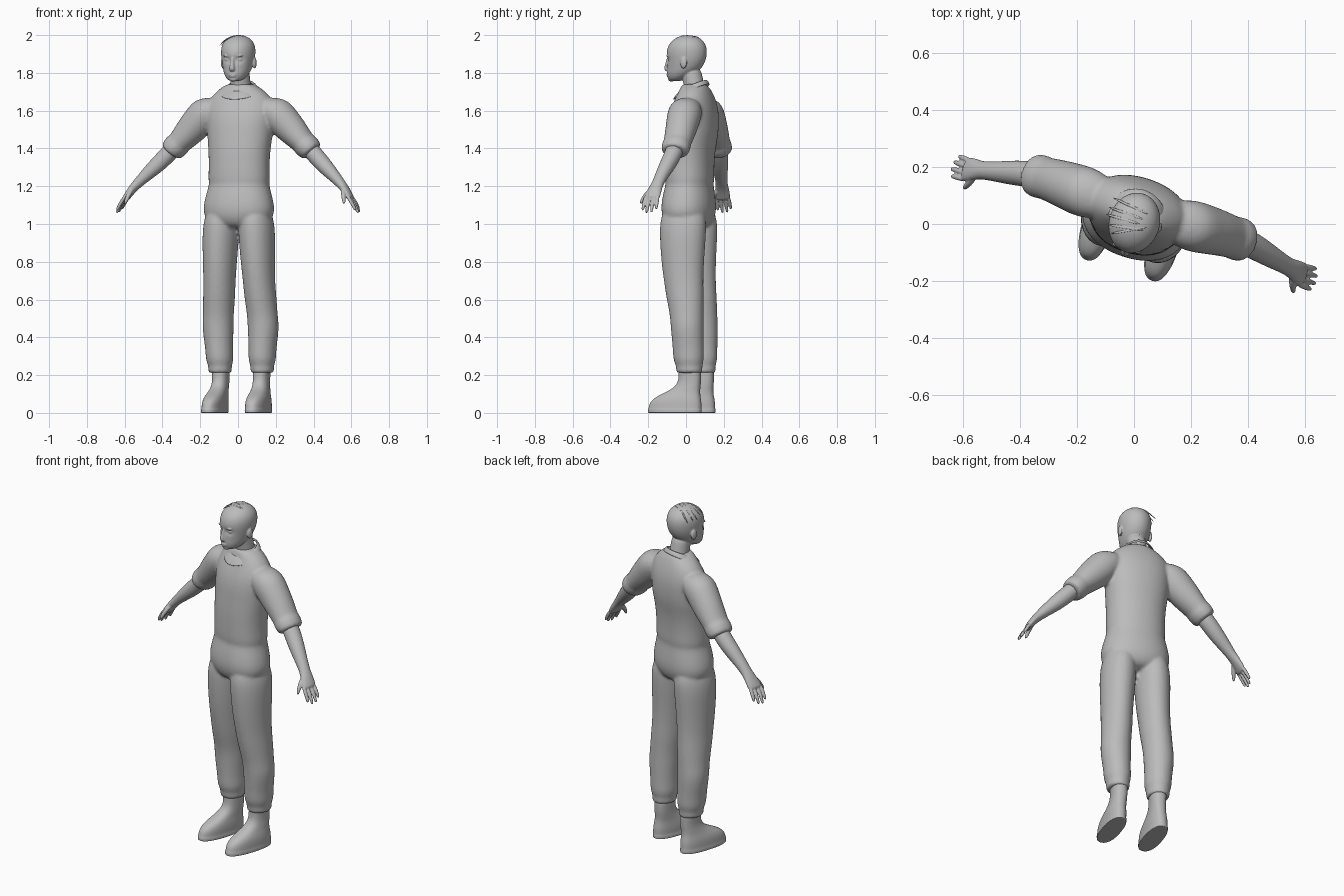
import bpy, bmesh, math
from mathutils import Matrix, Vector

TURN = Matrix.Rotation(math.radians(-17.5), 4, 'Z')   # whole figure is turned on the spot
X, Y, Z = Vector((1, 0, 0)), Vector((0, 1, 0)), Vector((0, 0, 1))

grey = bpy.data.materials.new("plain grey")
grey.diffuse_color = (0.5, 0.5, 0.5, 1)


def loft(bm, rings, u=X, v=Y, side=1, n=24, p=1.0, caps=True):
    """Skin a row of ellipses (x, y, z, ru, rv); side=-1 mirrors across x."""
    loops = []
    for x, y, z, ru, rv in rings:
        loop = []
        for i in range(n):
            a = 2 * math.pi * i / n
            c, s = math.cos(a), math.sin(a)
            c = math.copysign(abs(c) ** p, c)
            s = math.copysign(abs(s) ** p, s)
            co = Vector((x, y, z)) + u * (ru * c) + v * (rv * s)
            co.x *= side
            loop.append(bm.verts.new(co))
        loops.append(loop)
    faces = []
    for a, b in zip(loops, loops[1:]):
        for i in range(n):
            j = (i + 1) % n
            faces.append(bm.faces.new((a[i], a[j], b[j], b[i])))
    if caps:
        faces += [bm.faces.new(loops[0][::-1]), bm.faces.new(loops[-1])]
    bmesh.ops.recalc_face_normals(bm, faces=faces)
    return loops


def blob(bm, centre, size):
    m = Matrix.Translation(centre) @ Matrix.Diagonal((*size, 1))
    bmesh.ops.create_uvsphere(bm, u_segments=16, v_segments=10, radius=1, matrix=m)


def finish(bm, name, subdiv=2, voxel=0, smooth=0, thick=0):
    bm.transform(TURN)
    me = bpy.data.meshes.new(name)
    bm.to_mesh(me)
    bm.free()
    me.materials.append(grey)
    for f in me.polygons:
        f.use_smooth = True
    ob = bpy.data.objects.new(name, me)
    bpy.context.collection.objects.link(ob)
    if thick:
        m = ob.modifiers.new("thickness", 'SOLIDIFY')
        m.thickness = thick
    if subdiv:
        m = ob.modifiers.new("round", 'SUBSURF')
        m.levels = m.render_levels = subdiv
    if voxel:
        m = ob.modifiers.new("merge", 'REMESH')
        m.mode = 'VOXEL'
        m.voxel_size = voxel
        m.use_smooth_shade = True
    if smooth:
        m = ob.modifiers.new("soften", 'SMOOTH')
        m.factor = 0.5
        m.iterations = smooth
    return ob


# Clothing: trunk, two legs and two rolled sleeves merged into one skin
bm = bmesh.new()
loft(bm, [(0, .015, .975, .09, .06), (0, .015, .99, .15, .11), (0, .015, 1.05, .197, .139),
          (0, .015, 1.12, .188, .138), (0, .018, 1.19, .167, .125), (0, .02, 1.215, .162, .121),
          (0, .02, 1.235, .167, .126), (0, .02, 1.31, .163, .125), (0, .025, 1.40, .168, .127),
          (0, .036, 1.47, .177, .130), (0, .04, 1.53, .182, .129), (0, .046, 1.60, .188, .120),
          (0, .052, 1.66, .175, .098), (0, .052, 1.705, .13, .080), (0, .047, 1.735, .085, .067),
          (0, .045, 1.742, .06, .05)], p=.92)
for s in (1, -1):
    loft(bm, [(.117, .055, .212, .045, .055), (.117, .055, .212, .060, .069),
              (.117, .055, .23, .063, .072), (.117, .054, .25, .061, .070),
              (.118, .052, .28, .074, .083), (.120, .050, .34, .072, .083),
              (.127, .047, .45, .084, .088), (.122, .042, .52, .080, .090),
              (.115, .031, .61, .084, .101), (.110, .022, .69, .083, .106),
              (.105, .014, .80, .088, .116), (.100, .014, .95, .096, .127),
              (.095, .015, 1.03, .09, .125), (.09, .015, 1.09, .07, .10)], side=s)
    loft(bm, [(.11, .055, 1.64, .04, .05), (.14, .055, 1.625, .068, .075),
              (.19, .055, 1.595, .092, .092), (.24, .057, 1.54, .088, .088),
              (.288, .06, 1.49, .080, .082), (.335, .06, 1.44, .066, .076),
              (.350, .06, 1.425, .064, .074), (.355, .06, 1.42, .070, .079),
              (.393, .06, 1.382, .063, .075), (.393, .06, 1.382, .045, .055)],
         u=Vector((.74, 0, .67)), side=s)
finish(bm, "work clothes", voxel=.009, smooth=4)

# Collar: tilted open band round the neck, higher at the back
bm = bmesh.new()
tilt = Vector((0, 1, .42))
loft(bm, [(0, .030, 1.700, .105, .098), (0, .036, 1.722, .088, .084),
          (0, .042, 1.738, .070, .068), (0, .043, 1.725, .066, .064)], v=tilt, caps=False)
finish(bm, "collar", thick=.005)

# Forearms and hands
for s, side_name in ((1, "right"), (-1, "left")):
    bm = bmesh.new()
    loft(bm, [(.36, .06, 1.42, .035, .035), (.37, .06, 1.408, .045, .047),
              (.415, .055, 1.36, .046, .047), (.47, .042, 1.305, .043, .043),
              (.52, .03, 1.258, .034, .036), (.565, .02, 1.213, .026, .031),
              (.59, .014, 1.185, .022, .038), (.615, .008, 1.150, .018, .044),
              (.628, .005, 1.130, .015, .042)], u=Vector((.75, 0, .66)), side=s)
    # four fingers, the middle ones longest
    for off, reach in ((-.034, .85), (-.012, 1.0), (.012, .97), (.034, .78)):
        pts = [(.615, 1.15, .009), (.640, 1.115, .0105), (.655, 1.09, .0095),
               (.668, 1.065, .008), (.671, 1.058, .004)]
        loft(bm, [(.615 + (x - .615) * reach, .005 + off * (1 + (1.15 - z)), 1.15 + (z - 1.15) * reach, r, r)
                  for x, z, r in pts], u=Vector((.88, 0, .48)), side=s, n=10)
    # thumb
    loft(bm, [(.585, 0, 1.19, .012, .012), (.592, -.025, 1.165, .014, .014),
              (.600, -.045, 1.14, .012, .012), (.606, -.058, 1.115, .009, .009),
              (.607, -.061, 1.107, .004, .004)], u=X, v=Vector((0, .8, -.6)), side=s, n=10)
    finish(bm, side_name + " forearm and hand", voxel=.004, smooth=2)

# Boots: vertical loft from sole to shaft
for s, side_name in ((1, "right"), (-1, "left")):
    bm = bmesh.new()
    loft(bm, [(.121, -.024, 0, .045, .135), (.121, -.024, 0, .055, .147),
              (.121, -.024, .004, .056, .149), (.121, -.024, .02, .056, .149),
              (.121, -.023, .024, .054, .146), (.120, -.020, .055, .055, .143),
              (.119, -.008, .082, .052, .126), (.117, .015, .105, .047, .099),
              (.115, .040, .130, .044, .074), (.113, .055, .160, .042, .062),
              (.113, .058, .200, .043, .060), (.114, .056, .245, .045, .060)], side=s, p=.85)
    finish(bm, side_name + " boot")

# Head with neck, face and ears merged
bm = bmesh.new()
loops = loft(bm, [(0, -.058, 1.756, .025, .028), (0, -.046, 1.768, .047, .050),
                  (0, -.026, 1.795, .066, .078), (0, -.009, 1.825, .076, .093),
                  (0, -.002, 1.85, .082, .101), (0, .002, 1.87, .086, .105),
                  (0, .003, 1.89, .089, .109), (0, .005, 1.92, .091, .109),
                  (0, .007, 1.95, .086, .100), (0, .009, 1.975, .070, .079),
                  (0, .010, 1.992, .046, .051), (0, .010, 1.999, .020, .022)])
for vert in loops[5]:                                   # eye sockets
    if vert.co.y < 0 and .012 < abs(vert.co.x) < .055:
        vert.co.y += .014
loft(bm, [(0, .055, 1.68, .06, .06), (0, .046, 1.73, .053, .054), (0, .032, 1.79, .053, .056),
          (0, .025, 1.83, .05, .05)])
loft(bm, [(0, -.098, 1.888, .008, .006), (0, -.103, 1.85, .010, .011),
          (0, -.107, 1.823, .016, .016), (0, -.101, 1.810, .015, .013),
          (0, -.095, 1.805, .008, .006)], n=12)         # nose
blob(bm, (0, -.098, 1.792), (.023, .009, .005))         # lips
blob(bm, (0, -.096, 1.782), (.020, .010, .005))
blob(bm, (0, -.080, 1.768), (.024, .019, .014))         # chin
for s in (1, -1):
    blob(bm, (s * .034, -.076, 1.871), (.016, .015, .010))   # eye
    blob(bm, (s * .034, -.090, 1.890), (.022, .008, .005))   # brow
    blob(bm, (s * .088, .014, 1.853), (.010, .019, .030))    # ear
finish(bm, "head", voxel=.004, smooth=2)

# Thin strands of hair combed over the crown
bm = bmesh.new()
for x0, y0, x1, y1 in ((-.106, .003, .02, .006), (-.104, .03, .03, .025), (-.100, .066, .037, .048),
                       (-.068, -.057, .05, .005), (-.085, -.03, .04, -.01)):
    rings = []
    for i in range(7):
        t = i / 6
        x, y = x0 + (x1 - x0) * t, y0 + (y1 - y0) * t
        z = 1.905 + .094 * math.sqrt(max(.15, 1 - (x / .108) ** 2 - ((y - .01) / .125) ** 2))
        rings.append((x, y, z, .005 if 0 < i < 6 else .001, .002))
    loft(bm, rings, u=Y, v=Z, n=8)
finish(bm, "hair strands", subdiv=1)
